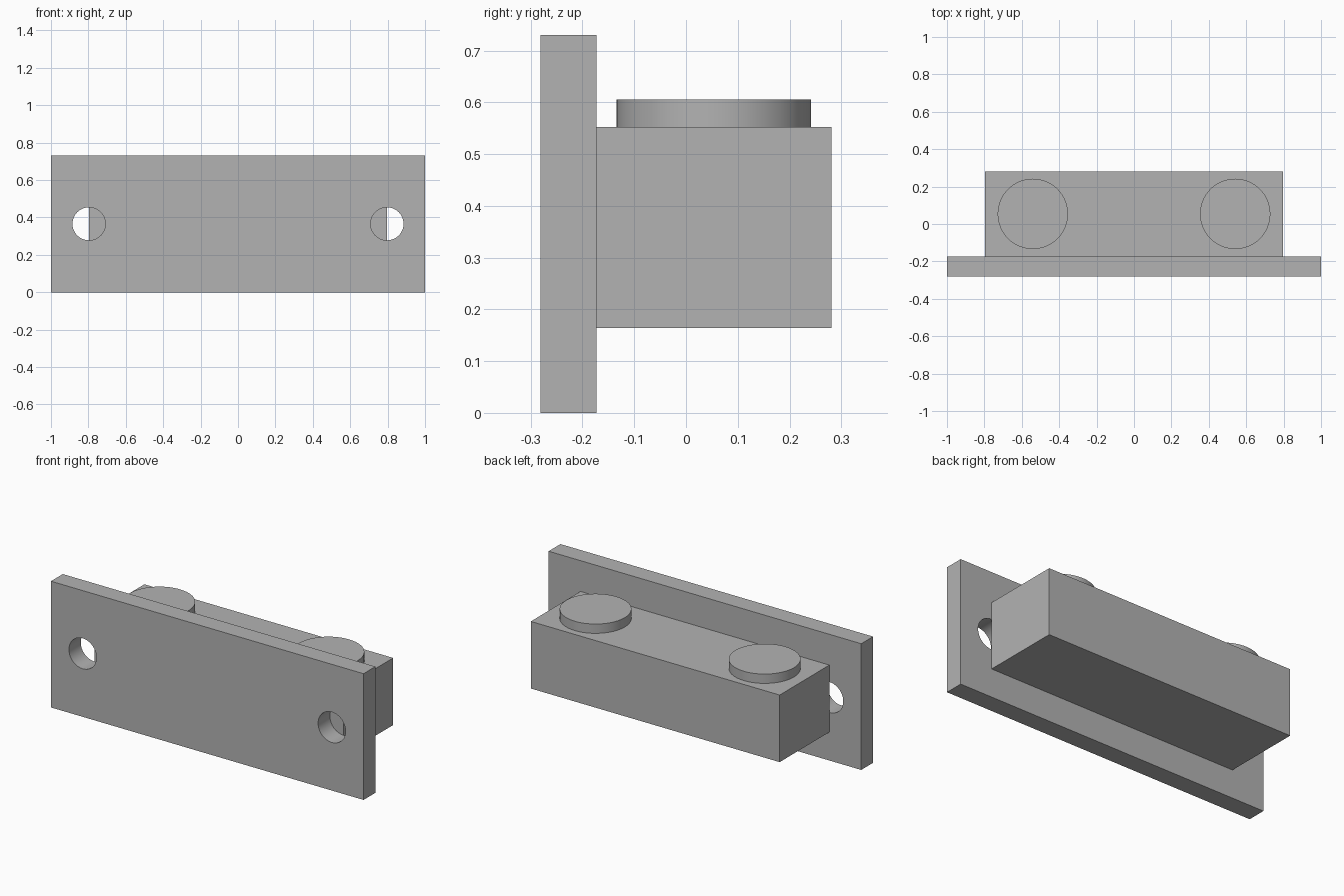
import bpy
import math

cube = bpy.data.objects.get("Cube")
if cube:
    bpy.data.objects.remove(cube, do_unlink=True)

# Single grey finish
grey = bpy.data.materials.new("plain_grey")
grey.use_nodes = True
colour = (0.45, 0.45, 0.45, 1)
grey.diffuse_color = colour
grey.node_tree.nodes["Principled BSDF"].inputs["Base Color"].default_value = colour


def finish(name):
    obj = bpy.context.object
    obj.name = obj.data.name = name
    obj.data.materials.append(grey)
    return obj


def box(name, low, high):
    centre = [(a + b) / 2 for a, b in zip(low, high)]
    bpy.ops.mesh.primitive_cube_add(size=1, location=centre)
    obj = finish(name)
    obj.scale = [b - a for a, b in zip(low, high)]
    bpy.ops.object.transform_apply(location=False, rotation=False, scale=True)
    return obj


def cylinder(name, radius, depth, location, rotation=(0, 0, 0)):
    bpy.ops.mesh.primitive_cylinder_add(
        vertices=64, radius=radius, depth=depth, location=location, rotation=rotation)
    obj = finish(name)
    bpy.ops.object.shade_smooth_by_angle(angle=math.radians(30))
    return obj


PLATE_BACK = -0.173
BLOCK_TOP = 0.552
DISC_TOP = 0.606

# Mounting plate and the block behind it
plate = box("mounting_plate", (-1, -0.281, 0), (1, PLATE_BACK, 0.73))
box("block", (-0.796, PLATE_BACK, 0.164), (0.796, 0.281, BLOCK_TOP))

for side, sign in (("left", 1), ("right", -1)):
    # Raised disc on top of the block
    cylinder(side + "_disc", 0.188, DISC_TOP - BLOCK_TOP,
             (sign * 0.541, 0.054, (BLOCK_TOP + DISC_TOP) / 2))

    # Screw hole through the plate
    cutter = cylinder(side + "_hole_cutter", 0.088, 0.4,
                      (sign * 0.797, -0.227, 0.366), (math.pi / 2, 0, 0))
    cutter.hide_render = True
    cut = plate.modifiers.new(side + "_hole", "BOOLEAN")
    cut.operation = "DIFFERENCE"
    cut.solver = "EXACT"
    cut.object = cutter
    bpy.context.view_layer.objects.active = plate
    bpy.ops.object.modifier_apply(modifier=cut.name)
    bpy.data.objects.remove(cutter, do_unlink=True)

# Smooth hole walls with crisp rims
bpy.ops.object.select_all(action="DESELECT")
plate.select_set(True)
bpy.context.view_layer.objects.active = plate
bpy.ops.object.shade_smooth_by_angle(angle=math.radians(30))
